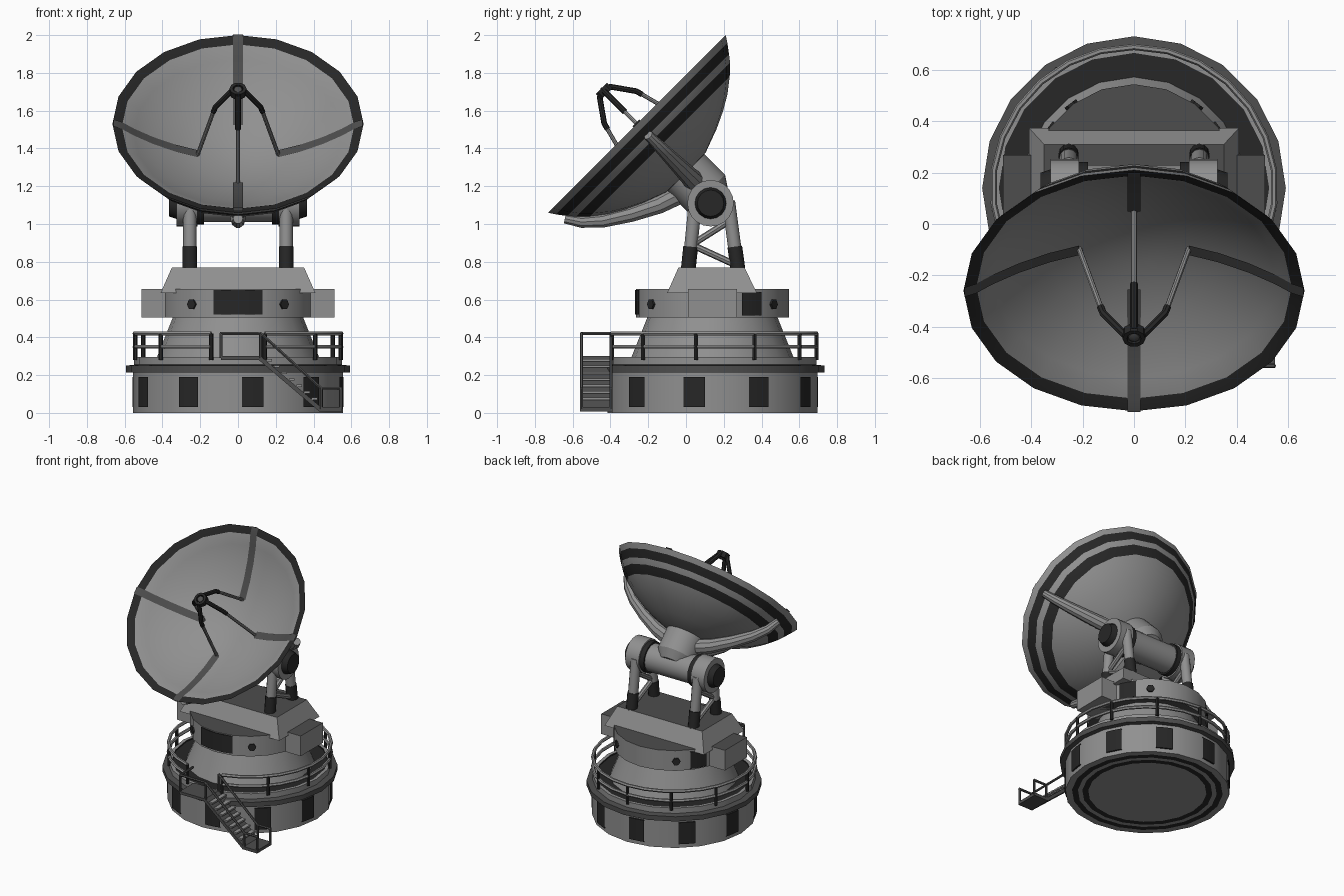
import bpy, bmesh, math
from mathutils import Matrix, Vector

if "Cube" in bpy.data.objects:
    bpy.data.objects.remove(bpy.data.objects["Cube"])

def material(name, v):
    m = bpy.data.materials.new(name)
    m.diffuse_color = (v, v, v, 1)
    m.use_nodes = True
    m.node_tree.nodes["Principled BSDF"].inputs["Base Color"].default_value = m.diffuse_color
    return m

MATS = [material("light_grey", 0.28), material("mid_grey", 0.075), material("dark_grey", 0.02)]
L, M, D = 0, 1, 2
CY = 0.14                                   # y of the turret axis
BASE = Matrix.Translation((0, CY, 0))
DISH = Matrix.Translation((0, -0.26, 1.53)) @ Matrix.Rotation(math.radians(45), 4, 'X')

def finish(bm, name, matrix=None):
    if matrix:
        bm.transform(matrix)
    bmesh.ops.remove_doubles(bm, verts=bm.verts, dist=1e-5)
    bmesh.ops.recalc_face_normals(bm, faces=bm.faces)
    for f in bm.faces:
        f.smooth = True
    for e in bm.edges:
        e.smooth = e.calc_face_angle(0) < math.radians(32)
    me = bpy.data.meshes.new(name)
    bm.to_mesh(me)
    bm.free()
    for m in MATS:
        me.materials.append(m)
    ob = bpy.data.objects.new(name, me)
    bpy.context.collection.objects.link(ob)
    return ob

def lathe(name, prof, mats, matrix=None, n=20, a0=0.0, a1=2 * math.pi):
    """Spin (radius, height) points; mats is one index or one per segment."""
    bm = bmesh.new()
    rings = []
    for i in range(n + 1):
        a = a0 + (a1 - a0) * i / n
        rings.append([bm.verts.new((r * math.cos(a), r * math.sin(a), z)) for r, z in prof])
    for i in range(n):
        for j in range(len(prof) - 1):
            q = [rings[i][j], rings[i + 1][j], rings[i + 1][j + 1], rings[i][j + 1]]
            if prof[j][0] < 1e-6:
                q.pop(1)
            elif prof[j + 1][0] < 1e-6:
                q.pop(2)
            f = bm.faces.new(q)
            f.material_index = mats if isinstance(mats, int) else mats[j]
    return finish(bm, name, matrix)

def tube(name, pts, radii, mat, matrix=None, n=8):
    """Sweep a circle along points; radii is one value or one per point."""
    pts = [Vector(p) for p in pts]
    if not isinstance(radii, (list, tuple)):
        radii = [radii] * len(pts)
    bm = bmesh.new()
    rings, q, prev = [], None, None
    for i, p in enumerate(pts):
        t = (pts[min(i + 1, len(pts) - 1)] - pts[max(i - 1, 0)]).normalized()
        q = t.to_track_quat('Z', 'Y') if q is None else prev.rotation_difference(t) @ q
        prev = t
        rings.append([bm.verts.new(p + q @ Vector((radii[i] * math.cos(2 * math.pi * k / n),
                      radii[i] * math.sin(2 * math.pi * k / n), 0))) for k in range(n)])
    for a, b in zip(rings, rings[1:]):
        for k in range(n):
            bm.faces.new((a[k], a[(k + 1) % n], b[(k + 1) % n], b[k]))
    bm.faces.new(rings[0])
    bm.faces.new(rings[-1])
    for f in bm.faces:
        f.material_index = mat
    return finish(bm, name, matrix)

def prism(name, pts, y0, y1, mat):
    """Extrude an (x, z) outline along y."""
    bm = bmesh.new()
    a, b = [[bm.verts.new((x, y, z)) for x, z in pts] for y in (y0, y1)]
    bm.faces.new(a)
    bm.faces.new(b)
    for k in range(len(pts)):
        j = (k + 1) % len(pts)
        bm.faces.new((a[k], a[j], b[j], b[k]))
    for f in bm.faces:
        f.material_index = mat
    return finish(bm, name)

def block(name, bottom, top, z0, z1, mat, top_mat):
    """Box between two (x0, x1, y0, y1) rectangles."""
    bm = bmesh.new()
    lo, hi = [[bm.verts.new((x, y, z)) for x, y in
               ((r[0], r[2]), (r[1], r[2]), (r[1], r[3]), (r[0], r[3]))]
              for r, z in ((bottom, z0), (top, z1))]
    for k in range(4):
        bm.faces.new((lo[k], lo[(k + 1) % 4], hi[(k + 1) % 4], hi[k])).material_index = mat
    bm.faces.new(lo).material_index = mat
    bm.faces.new(hi).material_index = top_mat
    return finish(bm, name)

def panel(name, deg, half_width, r, z0, z1, mat):
    """Thin curved plate on a drum."""
    h = half_width / r
    a = math.radians(deg)
    lathe(name, [(r - .02, z0), (r + .005, z0), (r + .005, z1), (r - .02, z1), (r - .02, z0)],
          mat, BASE, 4, a - h, a + h)

# base drum, deck and cone
lathe("base_drum", [(0, 0), (.40, 0), (.44, 0), (.47, 0), (.51, 0), (.555, 0), (.555, .215),
                    (.592, .215), (.592, .25), (.55, .255), (.55, .295), (.525, .295), (.525, .285), (.43, .285)],
      [L, D, L, D, L, L, M, M, M, L, L, D, D], BASE)
lathe("cone", [(.435, .28), (.345, .505), (.3, .505)], L, BASE)
for k in range(10):
    panel("base_panel", 36 * k - 10, .057, .555, .03, .19, D)

# deck railing, open where the stair meets it
for z in (.35, .42):
    arc = [math.radians(-75 + 330 * i / 24) for i in range(25)]
    tube("deck_rail", [(.55 * math.cos(a), CY + .55 * math.sin(a), z) for a in arc], .012, L, n=6)
for k in range(11):
    a = math.radians(-75 + 33 * k)
    x, y = .55 * math.cos(a), CY + .55 * math.sin(a)
    tube("rail_post", [(x, y, .28), (x, y, .42)], .012, D, n=6)

# stair along the front
prism("stair", [(-.09, .30), (.12, .30), (.44, .03), (.55, .03), (.55, .008), (.43, .008),
                (.11, .28), (-.09, .28)], -.56, -.39, M)
for k in range(7):
    x, z = .15 + .04 * k, .285 - .034 * k
    prism("stair_tread", [(x, z), (x + .03, z), (x + .03, z - .012), (x, z - .012)], -.555, -.395, L)
for y in (-.553, -.397):
    x0 = -.09 if y < -.5 else .12
    tube("stair_rail", [(x0, y, .42), (.121, y, .42), (.44, y, .13), (.55, y, .13)], .009, M, n=6)
    for x, z0, z1 in ((x0, .29, .42), (.12, .29, .42), (.44, .02, .13), (.545, .02, .13)):
        tube("stair_post", [(x, y, z0), (x, y, z1)], .009, M, n=6)
tube("landing_side_rail", [(-.09, -.553, .42), (-.09, -.40, .42)], .009, M, n=6)

# rotating drum with panels and bolts
lathe("turret_drum", [(0, .505), (.405, .505), (.405, .655), (0, .655)], [M, L, M], BASE)
panel("front_panel", -90, .13, .405, .52, .65, D)
for s in (1, -1):
    panel("rear_side_panel", 90 - s * 59, .06, .405, .515, .64, D)
for a in (53, 127, 233, 307):
    a = math.radians(a)
    d = Vector((math.cos(a), math.sin(a), 0))
    c = Vector((0, CY, .575))
    tube("drum_bolt", [c + d * .37, c + d * .413], .028, D, n=6)
for s in (1, -1):
    ob = block("side_box", (min(s * .33, s * .51), max(s * .33, s * .51), .01, .27),
               (min(s * .33, s * .51), max(s * .33, s * .51), .01, .27), .505, .655, L, M)
block("turret_top", (-.41, .41, -.10, .375), (-.35, .35, -.04, .31), .635, .77, L, M)

# yoke legs, braces and elevation pivot
PY, PZ = .13, 1.11
for s in (1, -1):
    x = s * .255
    for y0, y1 in ((.012, .05), (.275, .225)):
        ym = y0 + (y1 - y0) / 3
        tube("leg", [(x, ym, .87), (x, y1, 1.12)], .035, L, n=12)
        tube("leg_foot", [(x, y0, .76), (x, ym, .88)], .039, D, n=12)
    tube("leg_brace", [(x, .03, .89), (x, .235, 1.02)], .018, L)
    tube("leg_brace", [(x, .03, .89), (x, .26, .785)], .018, L)
    tube("pivot_head", [(s * .215, PY, PZ), (s * .325, PY, PZ)], .123, L, n=20)
    tube("pivot_collar", [(s * .18, PY, PZ), (s * .216, PY, PZ)], .112, D, n=20)
    tube("pivot_cap", [(s * .32, PY, PZ), (s * .365, PY, PZ)], [.085, .07], D, n=16)
tube("pivot_tube", [(-.19, PY, PZ), (.19, PY, PZ)], .10, L, n=20)
lathe("hub", [(0, -.33), (.14, -.33), (.14, -.52), (.10, -.58), (0, -.58)], L, DISH)

# dish shell: inside, dark rim, striped back
inner = [(0, -.26), (.1, -.252), (.215, -.23), (.33, -.19), (.45, -.132), (.55, -.07), (.615, -.02)]
outer = [(.665, 0), (.642, -.035), (.605, -.085), (.578, -.12), (.525, -.17), (.45, -.228),
         (.37, -.275), (.278, -.318), (.15, -.365), (0, -.38)]
lathe("dish", inner + outer, [L] * 6 + [D] + [L, D, L, D] + [L] * 5, DISH)

# inner ribs, feed struts
for k in range(4):
    turn = DISH @ Matrix.Rotation(k * math.pi / 2, 4, 'Z')
    bm = bmesh.new()
    rows = [[bm.verts.new((r, w, z + .008)) for w in (-.026, .026)] for r, z in inner[2:] + [(.66, .0)]]
    for a, b in zip(rows, rows[1:]):
        bm.faces.new((a[0], b[0], b[1], a[1])).material_index = M
    finish(bm, "dish_rib", turn)
    tube("feed_strut", [(.215, 0, -.235), (.125, 0, .11)], .011, L, turn)
    tube("feed_strut_tip", [(.13, 0, .09), (.12, 0, .125), (.035, 0, .245)], .015, D, turn)
lathe("feed_ring", [(.028, .225), (.045, .225), (.045, .265), (.028, .265), (.028, .225)], D, DISH, 10)
lathe("feed_horn", [(0, .235), (.022, .235), (.022, .26), (0, .27)], M, DISH, 10)

# back arms: right, left and bottom
for k in (0, 2, 3):
    tube("dish_arm", [(.625, 0, -.085), (.575, 0, -.16), (.49, 0, -.235), (.36, 0, -.315),
                      (.22, 0, -.385), (.08, 0, -.43)], [.026, .032, .038, .044, .05, .056], L,
         DISH @ Matrix.Rotation(k * math.pi / 2, 4, 'Z'), 10)
